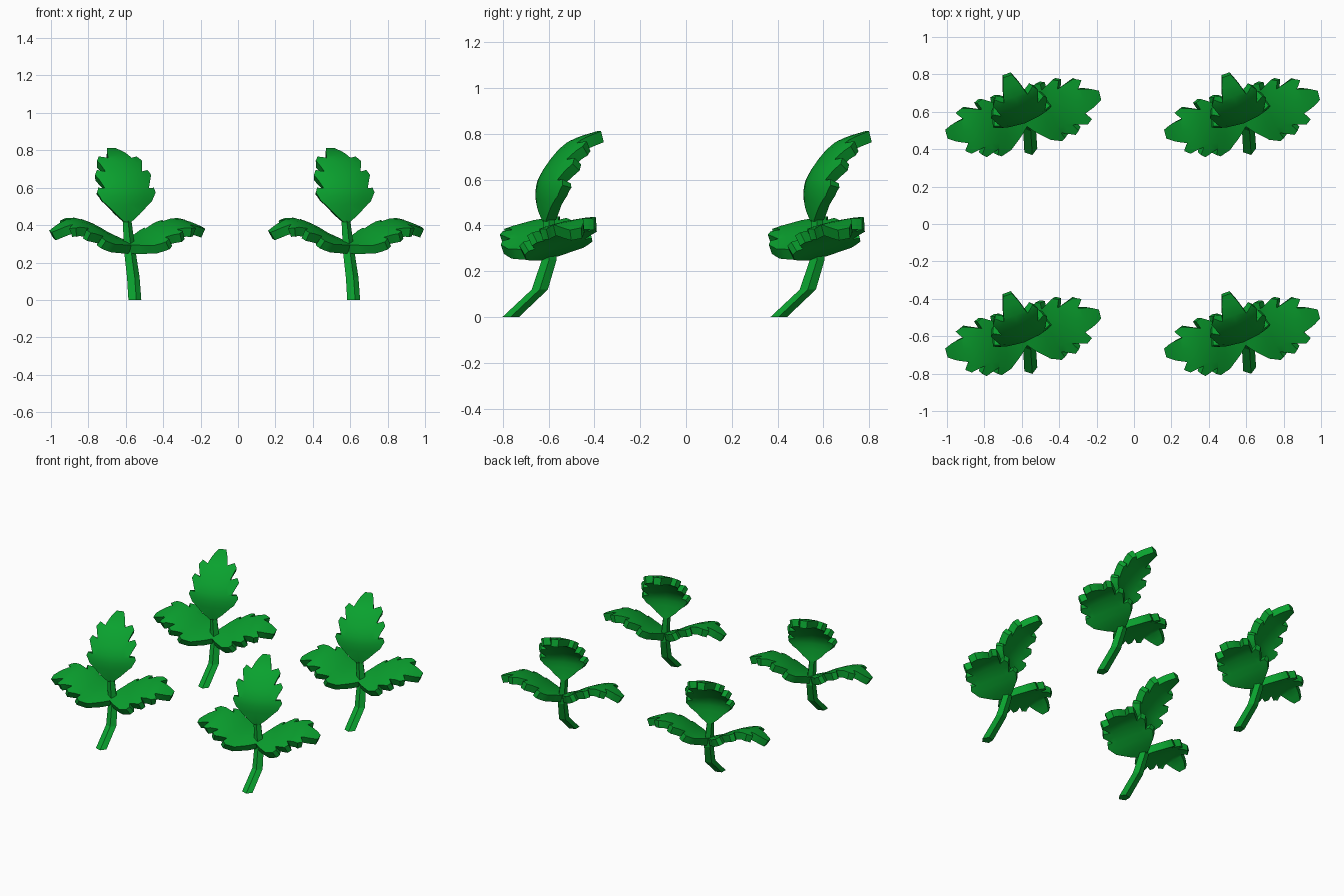
import bpy, bmesh, math
from mathutils import Vector

if "Cube" in bpy.data.objects:
    bpy.data.objects.remove(bpy.data.objects["Cube"])

green = bpy.data.materials.new("leaf green")
green.diffuse_color = (0.003, 0.36, 0.028, 1)
green.use_nodes = True
green.node_tree.nodes["Principled BSDF"].inputs["Base Color"].default_value = green.diffuse_color

# Half outline of a toothed leaf: (fraction along the leaf, half width)
HALF = [(0, .018), (.12, .075), (.24, .135), (.36, .160), (.42, .150), (.41, .118),
        (.57, .152), (.63, .136), (.59, .098), (.77, .122), (.83, .102), (.78, .064),
        (.86, .052), (1.0, .024)]


def bend(path, t):
    """Smooth point (distance, height) at fraction t along a path of knots."""
    n = len(path) - 1
    i = min(int(t * n), n - 1)
    f = t * n - i
    p = [Vector(path[min(max(k, 0), n)]) for k in range(i - 1, i + 3)]
    return 0.5 * (2 * p[1] + (p[2] - p[0]) * f + (2 * p[0] - 5 * p[1] + 4 * p[2] - p[3]) * f * f
                  + (3 * p[1] - p[0] - 3 * p[2] + p[3]) * f ** 3)


def finish(bm, name):
    bmesh.ops.recalc_face_normals(bm, faces=bm.faces[:])
    me = bpy.data.meshes.new(name)
    bm.to_mesh(me)
    bm.free()
    me.materials.append(green)
    ob = bpy.data.objects.new(name, me)
    bpy.context.collection.objects.link(ob)
    return ob


def leaf(name, base, azimuth, path, width=1.0, droop=.03, roll=0.0, thick=.05):
    bm = bmesh.new()
    pts = HALF + [(s, -w) for s, w in reversed(HALF)]
    bm.faces.new([bm.verts.new((s, w, 0)) for s, w in pts])
    # cut along and across the leaf so that it can bend both ways
    cuts = [((k / 10, 0, 0), (1, 0, 0)) for k in range(1, 10)]
    cuts += [((0, w, 0), (0, 1, 0)) for w in (-.085, 0, .085)]
    for co, no in cuts:
        bmesh.ops.bisect_plane(bm, geom=bm.verts[:] + bm.edges[:] + bm.faces[:],
                               plane_co=co, plane_no=no)
    bmesh.ops.triangulate(bm, faces=bm.faces[:])
    a = math.radians(azimuth)
    out, side = Vector((math.cos(a), math.sin(a), 0)), Vector((-math.sin(a), math.cos(a), 0))
    for v in bm.verts:
        t, w = v.co.x, v.co.y
        d, z = bend(path, t)
        tan = (bend(path, min(t + .05, 1)) - bend(path, max(t - .05, 0))).normalized()
        k = -droop * (w / .15) ** 2 + roll * w
        v.co = (Vector(base) + out * (d - tan.y * k) + side * w * width
                + Vector((0, 0, z + tan.x * k)))
    ob = finish(bm, name)
    m = ob.modifiers.new("thickness", 'SOLIDIFY')
    m.thickness, m.offset = thick, 0
    bpy.context.view_layer.objects.active = ob
    ob.select_set(True)
    bpy.ops.object.modifier_apply(modifier=m.name)
    bpy.ops.object.shade_smooth_by_angle(angle=math.radians(30))
    ob.select_set(False)
    return ob


def stem(name):
    bm = bmesh.new()
    rings = []
    for x, y, z, r in [(.030, -.180, 0, .038), (.022, -.053, .12, .037),
                       (.005, -.012, .25, .034), (-.012, -.012, .44, .025)]:
        rings.append([bm.verts.new((x + r * math.cos(math.tau * k / 5 - math.pi / 2 + .3),
                                    y + r * math.sin(math.tau * k / 5 - math.pi / 2 + .3), z))
                      for k in range(5)])
    for lo, hi in zip(rings, rings[1:]):
        for k in range(5):
            bm.faces.new((lo[k], lo[(k + 1) % 5], hi[(k + 1) % 5], hi[k]))
    bm.faces.new(rings[0])
    bm.faces.new(rings[-1])
    return finish(bm, name)


# One seedling: bent stem, two arching side leaves, one upright leaf
ARCH_L = [(0, .275), (.10, .315), (.20, .370), (.31, .398), (.42, .345)]
ARCH_R = [(0, .275), (.10, .310), (.20, .365), (.31, .396), (.42, .362)]
UP = [(0, .42), (-.012, .51), (-.004, .595), (.055, .685), (.125, .750), (.238, .788)]
parts = [stem("stem"),
         leaf("left_leaf", (.008, -.032, 0), 189, ARCH_L, 1.0, .014, -.22),
         leaf("right_leaf", (-.005, -.028, 0), 18.5, ARCH_R, 1.03, .014, .22),
         leaf("upright_leaf", (-.012, -.012, 0), 110, UP, 1.0, .03)]

# Four copies on a square
O = .585
for i, (sx, sy) in enumerate([(-1, -1), (1, -1), (-1, 1), (1, 1)]):
    for p in parts:
        ob = p if i == 0 else p.copy()
        if i:
            ob.name = f"{p.name}_{i + 1}"
            bpy.context.collection.objects.link(ob)
        ob.location = (sx * O, sy * O, 0)
